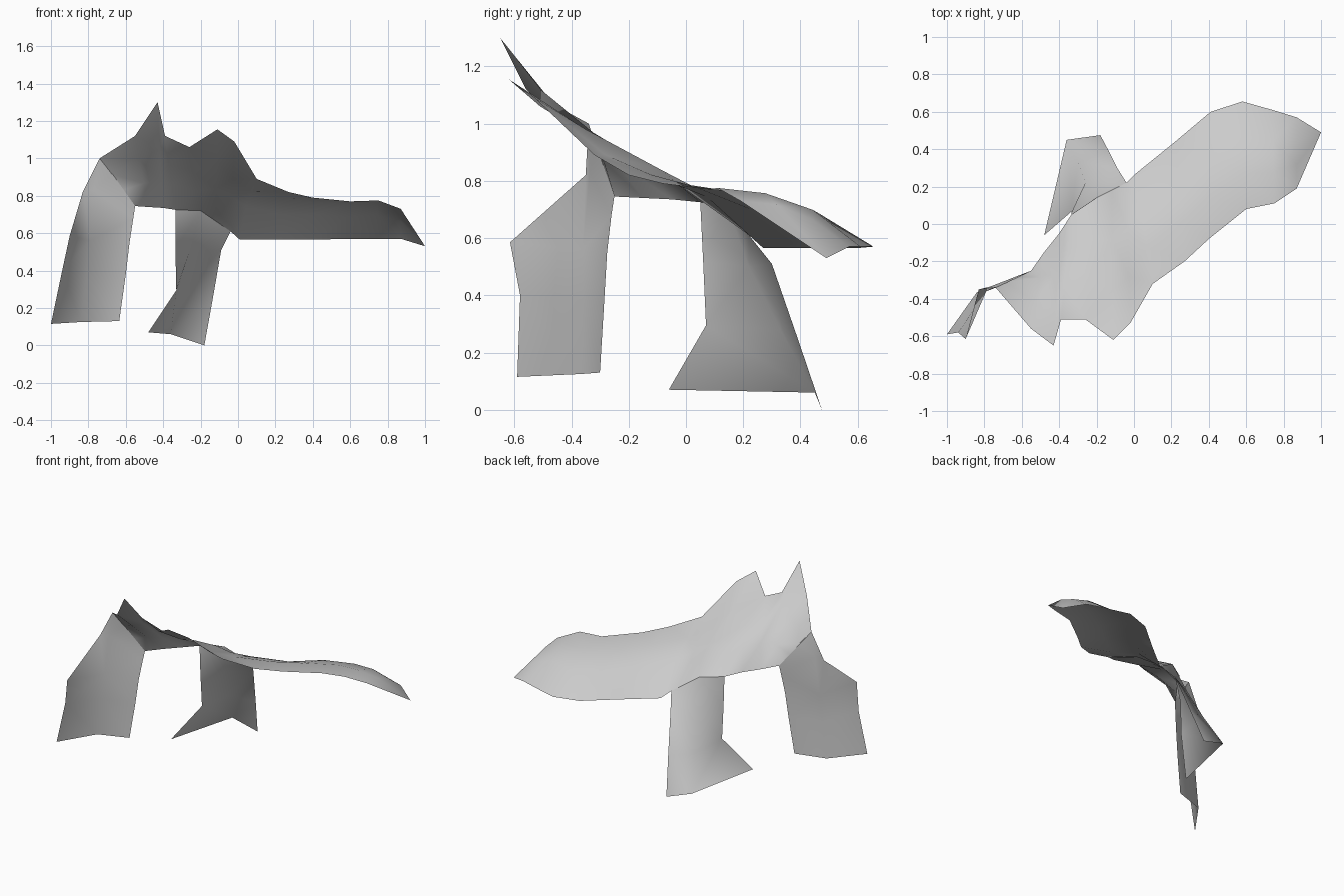
import bpy
import bmesh
from mathutils import Vector

default_cube = bpy.data.objects.get("Cube")
if default_cube:
    bpy.data.objects.remove(default_cube, do_unlink=True)


def make_material(name, colour):
    material = bpy.data.materials.new(name)
    material.use_nodes = True
    material.diffuse_color = colour
    shader = material.node_tree.nodes["Principled BSDF"]
    shader.inputs["Base Color"].default_value = colour
    return material


def loft_sheet(name, rows, material):
    """Skin rows of points with a single-layer smooth sheet."""
    bm = bmesh.new()
    grid = [[bm.verts.new(point) for point in row] for row in rows]
    for upper, lower in zip(grid, grid[1:]):
        for i in range(len(upper) - 1):
            bm.faces.new((upper[i], lower[i], lower[i + 1], upper[i + 1]))
    bmesh.ops.remove_doubles(bm, verts=bm.verts, dist=0.001)
    bmesh.ops.triangulate(bm, faces=bm.faces)
    bmesh.ops.recalc_face_normals(bm, faces=bm.faces)
    if sum(face.normal.z for face in bm.faces) < 0:
        bmesh.ops.reverse_faces(bm, faces=bm.faces)
    for face in bm.faces:
        face.smooth = True
    mesh = bpy.data.meshes.new(name)
    bm.to_mesh(mesh)
    bm.free()
    mesh.materials.append(material)
    sheet = bpy.data.objects.new(name, mesh)
    bpy.context.collection.objects.link(sheet)
    return sheet


def cross_row(front, back, bow_front, bow_back):
    """Span two edge points, lifting the inner points by the bow heights."""
    front, back = Vector(front), Vector(back)
    up = Vector((0, 0, 1))
    return [front,
            front.lerp(back, 1 / 3) + up * bow_front,
            front.lerp(back, 2 / 3) + up * bow_back,
            back]


grey = make_material("plain grey", (0.6, 0.6, 0.6, 1))

# Torso with two raised peaks: high edge, low edge, then inner bow heights
torso = [
    ((-.74, -.34, 1), (-.55, -.25, .745), 0, 0),
    ((-.55, -.56, 1.12), (-.48, -.15, .74), 0, 0),
    ((-.43, -.65, 1.3), (-.4, -.05, .735), -.06, -.05),
    ((-.39, -.51, 1.12), (-.335, .05, .725), -.02, 0),
    ((-.26, -.51, 1.06), (-.2, .14, .72), -.02, -.01),
    ((-.11, -.62, 1.155), (-.12, .18, .665), -.01, .01),
    ((-.02, -.53, 1.09), (-.04, .22, .61), -.04, .02),
]

# Long tail, arched between its edges and closing to a point
tail = [
    ((.1, -.32, .89), (.01, .27, .565), .04, .07),
    ((.27, -.2, .82), (.22, .44, .565), .05, .05),
    ((.4, -.08, .79), (.41, .6, .565), .05, .06),
    ((.6, .08, .77), (.58, .655, .57), .05, .05),
    ((.75, .11, .775), (.74, .61, .57), .05, .06),
    ((.87, .19, .73), (.87, .57, .57), .04, .04),
    ((1, .49, .53), (1, .49, .53), 0, 0),
]
loft_sheet("torso_and_tail", [cross_row(*s) for s in torso + tail], grey)

# Front leg: outer edge, fold, inner edge from shoulder to hem
front_leg = [
    ((-.74, -.34, 1), (-.67, -.31, .915), (-.55, -.25, .745)),
    ((-.83, -.35, .82), (-.77, -.335, .83), (-.56, -.26, .68)),
    ((-.9, -.615, .585), (-.79, -.36, .56), (-.58, -.275, .55)),
    ((-.94, -.58, .4), (-.81, -.36, .38), (-.6, -.285, .38)),
    ((-1, -.59, .115), (-.84, -.365, .125), (-.635, -.3, .13)),
]
loft_sheet("front_leg", front_leg, grey)

# Rear leg: inner edge, fold, outer edge from hip to flared hem
rear_leg = [
    ((-.335, .05, .725), (-.2, .14, .72), (-.04, .22, .61)),
    ((-.335, .06, .52), (-.26, .22, .5), (-.09, .3, .51)),
    ((-.33, .07, .295), (-.3, .33, .28), (-.135, .39, .25)),
    ((-.48, -.06, .07), (-.36, .45, .06), (-.18, .475, 0)),
]
loft_sheet("rear_leg", rear_leg, grey)
